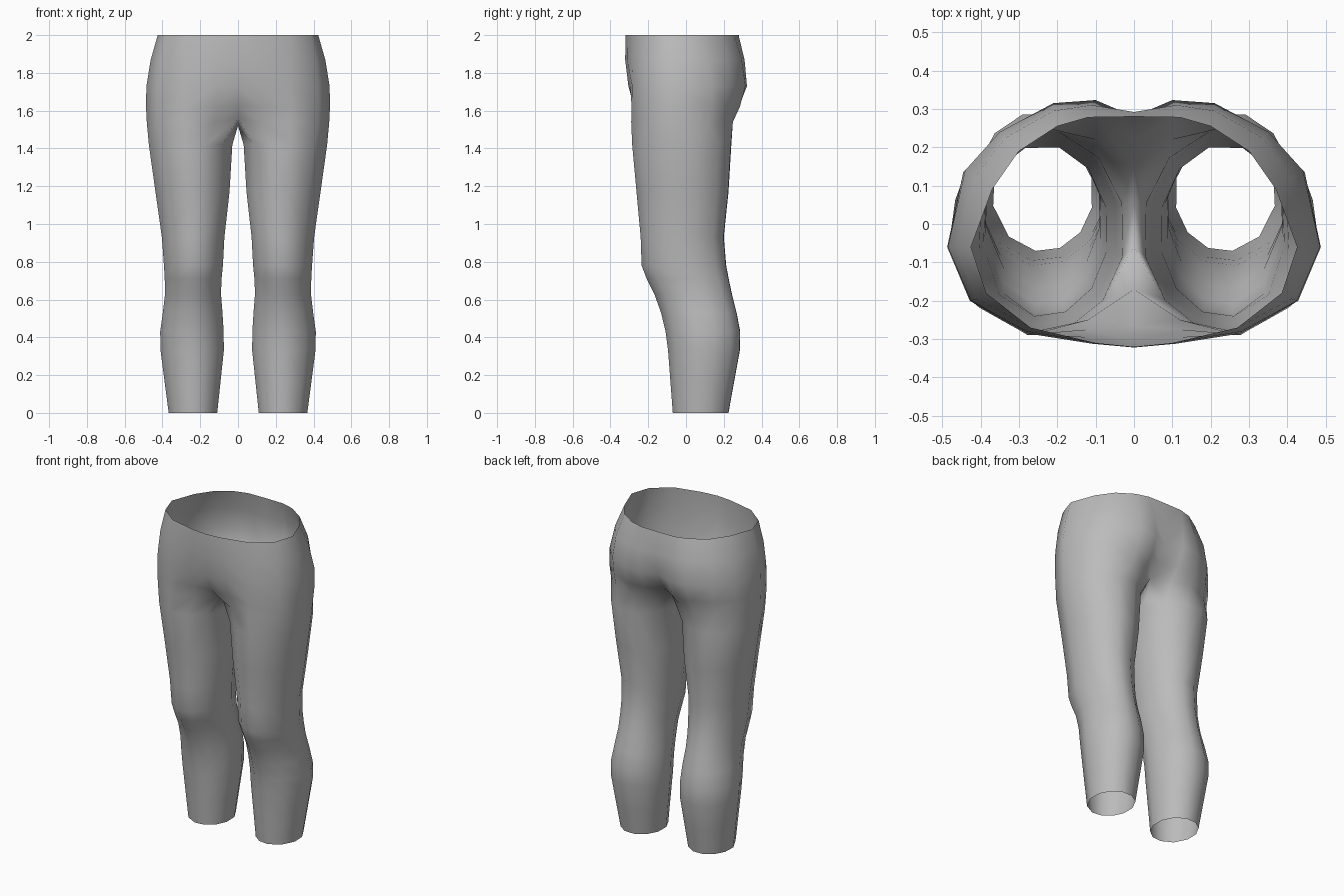
import bpy, bmesh, math

# Material
grey = bpy.data.materials.new("plain grey")
grey.diffuse_color = (0.5, 0.5, 0.5, 1)

# Half hip rows, front centre round the outside to back centre: (z, [(x, y), ...])
HIPS = [
    (2.00, [(0, -.32), (.10, -.31), (.27, -.27), (.385, -.18), (.425, -.06),
            (.37, .09), (.30, .19), (.20, .255), (.12, .278), (0, .28)]),
    (1.87, [(0, -.322), (.11, -.312), (.28, -.28), (.41, -.195), (.462, -.06),
            (.415, .12), (.335, .225), (.21, .295), (.11, .31), (0, .292)]),
    (1.73, [(0, -.305), (.12, -.295), (.28, -.285), (.425, -.2), (.485, -.06),
            (.44, .14), (.35, .24), (.21, .315), (.10, .323), (0, .28)]),
    (1.62, [(0, -.265), (.12, -.275), (.28, -.288), (.428, -.2), (.487, -.06),
            (.445, .135), (.35, .225), (.22, .285), (.10, .28), (0, .22)]),
]
# Crotch loop: outer points, then the seam between the legs
CROTCH = [(0, -.17, 1.56), (.12, -.25, 1.54), (.275, -.29, 1.54), (.425, -.2, 1.54),
          (.483, -.06, 1.54), (.445, .12, 1.54), (.35, .205, 1.54), (.22, .248, 1.54),
          (.10, .22, 1.55), (0, .15, 1.56), (0, .06, 1.53), (0, -.06, 1.52)]
# Leg rings: z, inner x, outer x, front y, back y
LEG = [(1.42, .03, .472, -.285, .24), (1.17, .045, .437, -.262, .225),
       (.93, .072, .403, -.24, .20), (.78, .08, .392, -.235, .213),
       (.71, .087, .388, -.208, .226), (.63, .09, .386, -.168, .243),
       (.53, .082, .398, -.132, .268), (.43, .076, .412, -.108, .287),
       (.33, .075, .41, -.095, .285), (.16, .093, .388, -.082, .254),
       (0, .11, .367, -.07, .225)]
ANGLES = [-48, -20, 8, 42, 78, 108, 136, 164, 194, 224, 254, 284]


def leg_ring(z, x0, x1, y0, y1):
    """Rounded twelve-sided ring stretched to the given extents."""
    pts = [(math.sin(math.radians(a)), -math.cos(math.radians(a))) for a in ANGLES]
    xs, ys = [p[0] for p in pts], [p[1] for p in pts]
    fit = lambda v, vs, a, b: a + (b - a) * (v - min(vs)) / (max(vs) - min(vs))
    return [(fit(x, xs, x0, x1), fit(y, ys, y0, y1), z) for x, y in pts]


def bridge(bm, upper, lower, closed):
    n = len(upper)
    for i in range(n if closed else n - 1):
        j = (i + 1) % n
        bm.faces.new((upper[i], lower[i], lower[j], upper[j]))


bm = bmesh.new()
# Hips: open half rows down to the crotch
rows = [[bm.verts.new((x, y, z)) for x, y in pts] for z, pts in HIPS]
crotch = [bm.verts.new(p) for p in CROTCH]
for a, b in zip(rows, rows[1:] + [crotch[:10]]):
    bridge(bm, a, b, False)
# Leg: closed rings, open at the ankle
rings = [crotch] + [[bm.verts.new(p) for p in leg_ring(*r)] for r in LEG]
for a, b in zip(rings, rings[1:]):
    bridge(bm, a, b, True)
for f in bm.faces:
    f.smooth = True

mesh = bpy.data.meshes.new("trousers")
bm.to_mesh(mesh)
bm.free()
mesh.materials.append(grey)
trousers = bpy.data.objects.new("trousers", mesh)
bpy.context.collection.objects.link(trousers)

# Mirrored second half, welded along the centre seam
mirror = trousers.modifiers.new("other_leg", 'MIRROR')
mirror.use_clip = True
mirror.merge_threshold = 0.001
